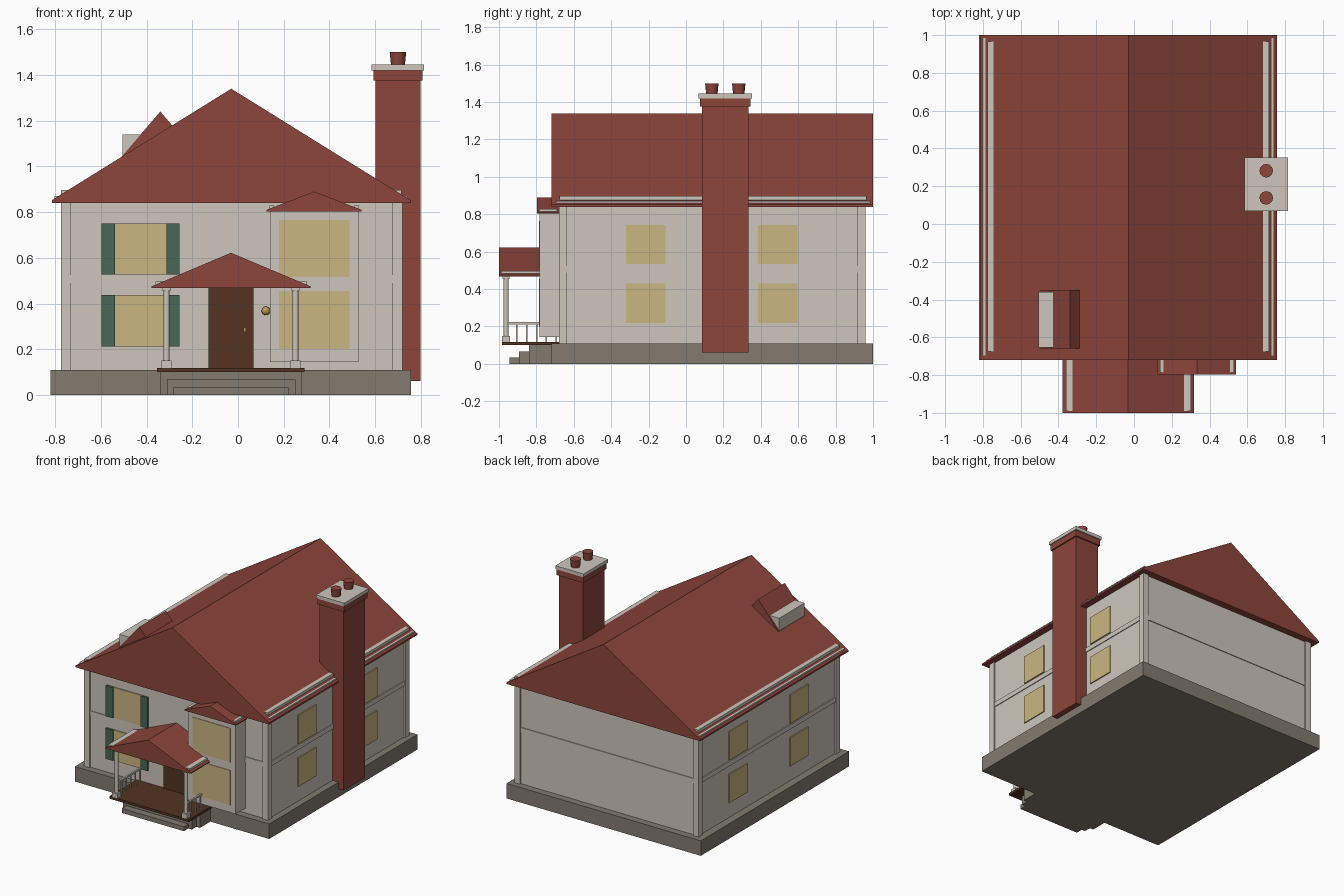
import bpy
import bmesh
from mathutils import Matrix, Vector

if bpy.data.objects.get("Cube"):
    bpy.data.objects.remove(bpy.data.objects["Cube"], do_unlink=True)


# Materials
def linear(channel):
    value = channel / 255
    return value / 12.92 if value <= 0.04 else ((value + 0.055) / 1.055) ** 2.4


def make_material(name, *rgb):
    material = bpy.data.materials.new(name)
    material.use_nodes = True
    colour = [linear(channel) for channel in rgb] + [1]
    material.diffuse_color = colour
    shader = next(n for n in material.node_tree.nodes if n.type == "BSDF_PRINCIPLED")
    shader.inputs["Base Color"].default_value = colour
    return material


brick_red = make_material("brick_red", 141, 69, 59)
off_white = make_material("off_white", 205, 198, 188)
window_tan = make_material("window_tan", 202, 182, 130)
shutter_green = make_material("shutter_green", 72, 103, 85)
wood_brown = make_material("wood_brown", 82, 52, 34)
stone_grey = make_material("stone_grey", 130, 123, 112)
brass = make_material("brass", 185, 155, 92)


# Shape helpers
def finish(name, mesh_data, material):
    bmesh.ops.recalc_face_normals(mesh_data, faces=mesh_data.faces)
    mesh = bpy.data.meshes.new(name)
    mesh_data.to_mesh(mesh)
    mesh_data.free()
    mesh.materials.append(material)
    part = bpy.data.objects.new(name, mesh)
    bpy.context.collection.objects.link(part)
    return part


def box(name, material, x, y, z):
    """Box from three (low, high) spans."""
    bm = bmesh.new()
    spans = (x, y, z)
    size = Matrix.Diagonal([high - low for low, high in spans] + [1])
    centre = Matrix.Translation([(low + high) / 2 for low, high in spans])
    bmesh.ops.create_cube(bm, size=1, matrix=centre @ size)
    return finish(name, bm, material)


def gable(name, x, y, eave, ridge, lip=0.0):
    """Solid gabled roof with its ridge along y and an optional fascia."""
    bm = bmesh.new()
    left, right = x
    outline = [(left, eave), (right, eave), ((left + right) / 2, ridge)]
    if lip:
        outline = [(left, eave - lip), (right, eave - lip)] + [
            (right, eave), ((left + right) / 2, ridge), (left, eave)]
    face = bm.faces.new([bm.verts.new((px, y[0], pz)) for px, pz in outline])
    grown = bmesh.ops.extrude_face_region(bm, geom=[face], use_keep_orig=True)
    moved = [g for g in grown["geom"] if isinstance(g, bmesh.types.BMVert)]
    bmesh.ops.translate(bm, verts=moved, vec=Vector((0, y[1] - y[0], 0)))
    return finish(name, bm, brick_red)


def cylinder(name, material, place, bottom, top, r_low, r_high, sides=12):
    bm = bmesh.new()
    bmesh.ops.create_cone(
        bm, cap_ends=True, segments=sides, radius1=r_low, radius2=r_high,
        depth=top - bottom,
        matrix=Matrix.Translation((*place, (bottom + top) / 2)))
    return finish(name, bm, material)


def ball(name, place, radius):
    bm = bmesh.new()
    bmesh.ops.create_uvsphere(bm, u_segments=12, v_segments=8, radius=radius,
                              matrix=Matrix.Translation(place))
    part = finish(name, bm, brass)
    for polygon in part.data.polygons:
        polygon.use_smooth = True


def around(centre, half):
    return centre - half, centre + half


# Main body
MID = -0.03
west, east = -0.775, 0.72
front, back = -0.68, 0.96
base_top, wall_top = 0.11, 0.845
inset = 0.012
post = 0.045
wall_x = (west + inset, east - inset)
wall_y = (front + inset, back - inset)

box("foundation", stone_grey, (-0.82, 0.757), (-0.72, 1), (0, base_top))
box("house_walls", off_white, wall_x, wall_y, (base_top, wall_top))
lip = inset / 2
box("floor_band", off_white, (wall_x[0] - lip, wall_x[1] + lip),
    (wall_y[0] - lip, wall_y[1] + lip), (0.49, 0.525))
for x in ((west, west + post), (east - post, east)):
    for y in ((front, front + post), (back - post, back)):
        box("corner_post", off_white, x, y, (base_top, wall_top))

gable("main_roof", (-0.815, 0.756), (-0.72, 1), 0.852, 1.34, 0.012)

# Stepped gutters along the main eaves
for side in (-1, 1):
    for reach, width, ends, top in ((0.758, 0.014, 0.84, 0.87),
                                    (0.728, 0.017, 0.82, 0.897)):
        box("main_gutter", off_white, around(MID + side * reach, width),
            around(0.145, ends), (0.85, top))

# Dormer on the left slope
gable("dormer_roof", (-0.52, -0.16), (-0.66, -0.35), 1.03, 1.24)
box("dormer_box", off_white, (-0.505, -0.4), (-0.655, -0.36), (1.02, 1.14))

# Chimney
stack = Vector((0.7, 0.21))
for name, material, grow, z in (
        ("chimney_stack", brick_red, 0, (0.06, 1.38)),
        ("chimney_collar", brick_red, 0.01, (1.375, 1.42)),
        ("chimney_cap", off_white, 0.017, (1.42, 1.445))):
    box(name, material, around(stack.x, 0.098 + grow),
        around(stack.y, 0.125 + grow), z)
for offset in (-0.072, 0.072):
    cylinder("chimney_pot", brick_red, (stack.x, stack.y + offset),
             1.44, 1.5, 0.03, 0.036)

# Side windows, matching on both long walls
floors = ((0.22, 0.43), (0.533, 0.743))
plate = 0.008
for z in floors:
    for y in ((-0.32, -0.11), (0.385, 0.595)):
        box("side_window", window_tan, (wall_x[0] - plate, wall_x[0]), y, z)
        box("side_window", window_tan, (wall_x[1], wall_x[1] + plate), y, z)

# Front windows with shutters
wall_front = wall_y[0]
for z in ((0.213, 0.437), (0.526, 0.75)):
    box("front_window", window_tan, (-0.54, -0.31),
        (wall_front - plate, wall_front), z)
    for x in ((-0.597, -0.538), (-0.312, -0.257)):
        box("window_shutter", shutter_green, x,
            (wall_front - 2 * plate, wall_front), z)

# Bay with its own small roof
bay_front = -0.782
box("bay", off_white, (0.14, 0.528), (bay_front, wall_front), (0.145, 0.81))
for z in ((0.2, 0.455), (0.515, 0.765)):
    box("bay_window", window_tan, (0.18, 0.487),
        (bay_front - 0.004, bay_front), z)
gable("bay_roof", (0.125, 0.541), (-0.797, wall_front), 0.81, 0.89, 0.007)
for side in (-1, 1):
    box("bay_gutter", off_white, around(0.333 + side * 0.186, 0.01),
        (-0.785, -0.69), (0.81, 0.828))

# Front door and lamp
box("front_door", wood_brown, (-0.13, 0.067),
    (wall_front - plate, wall_front), (0.115, 0.472))
box("door_handle", brass, around(0.03, 0.005),
    (wall_front - 0.025, wall_front), around(0.285, 0.01))
ball("wall_lamp", (0.122, wall_front - 0.02, 0.368), 0.019)

# Porch deck and steps
deck_top = 0.118
box("porch_deck", wood_brown, (-0.355, 0.29), (-0.985, wall_front), (0.1, deck_top))
for step, y in enumerate((-0.84, -0.892, -0.945)):
    box("porch_step", stone_grey, around(MID, 0.31 - 0.029 * step),
        (y, -0.7), (0, 0.101 - 0.034 * step))

# Porch posts and railings
for side in (-1, 1):
    x = MID + side * 0.282
    y = -0.962
    cylinder("porch_column", off_white, (x, y), deck_top, 0.47, 0.013, 0.013)
    box("column_base", off_white, around(x, 0.022), around(y, 0.022), (deck_top, 0.15))
    box("column_head", off_white, around(x, 0.018), around(y, 0.018), (0.455, 0.472))
    box("porch_rail", off_white, around(x, 0.006), (y, wall_front), (0.212, 0.224))
    for step in range(5):
        box("rail_baluster", off_white, around(x, 0.004),
            around(-0.905 + step * 0.053, 0.004), (deck_top, 0.215))

# Porch roof and gutters
gable("porch_roof", (-0.379, 0.318), (-1, wall_front), 0.475, 0.622, 0.007)
for side in (-1, 1):
    box("porch_gutter", off_white, around(MID + side * 0.311, 0.02),
        (-0.99, -0.69), (0.475, 0.497))
